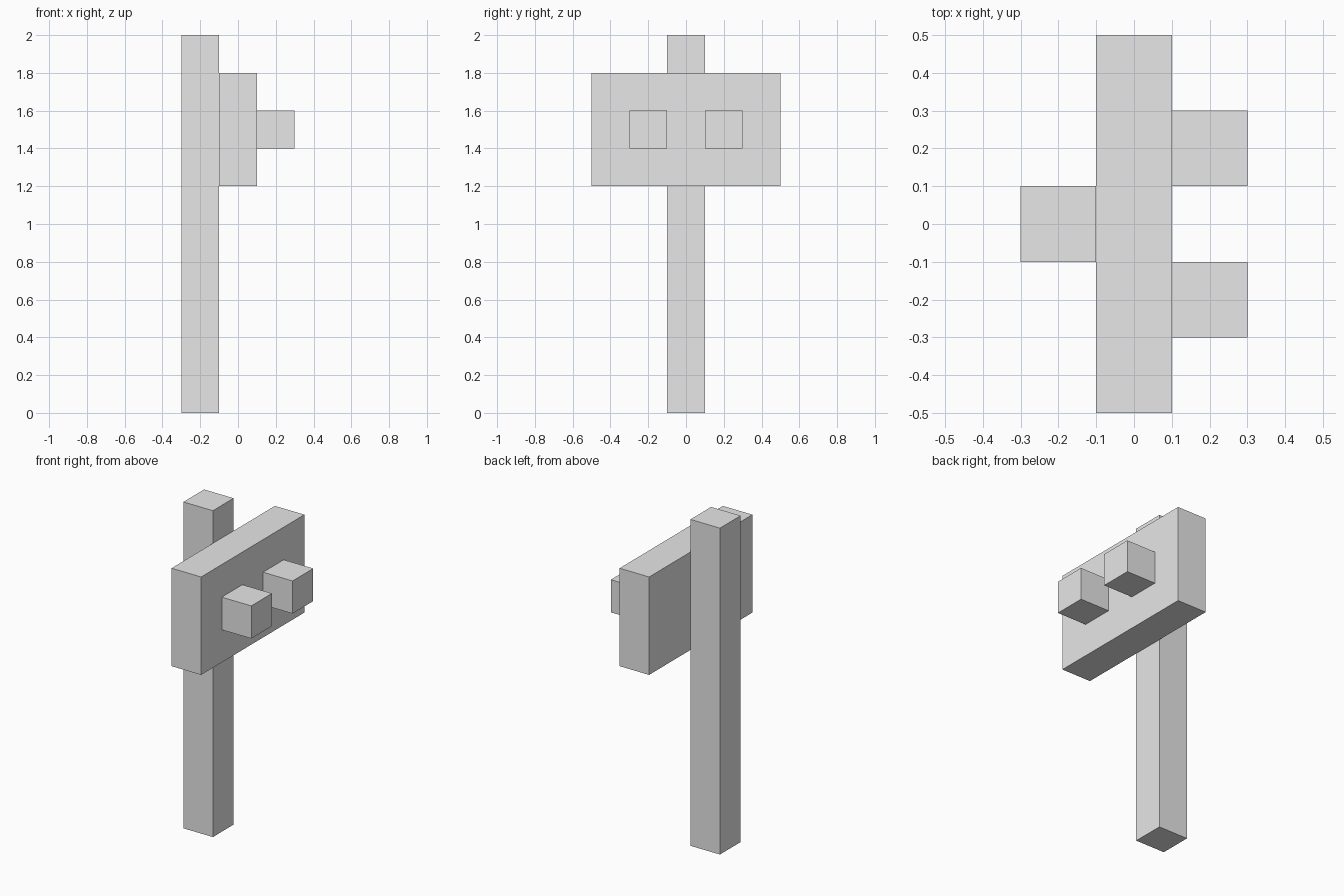
import bpy

cube = bpy.data.objects.get("Cube")
if cube:
    bpy.data.objects.remove(cube, do_unlink=True)

# Single plain grey
grey = bpy.data.materials.new("light_grey")
grey.use_nodes = True
colour = (0.8, 0.8, 0.8, 1)
grey.diffuse_color = colour
grey.node_tree.nodes["Principled BSDF"].inputs["Base Color"].default_value = colour


def box(name, centre, size):
    bpy.ops.mesh.primitive_cube_add(size=1, location=centre)
    obj = bpy.context.object
    obj.name = name
    obj.scale = size
    bpy.ops.object.transform_apply(location=False, rotation=False, scale=True)
    obj.data.materials.append(grey)
    return obj


# Upright post
box("post", (-0.2, 0, 1), (0.2, 0.2, 2))

# Board fixed to the post
box("board", (0, 0, 1.5), (0.2, 1, 0.6))

# Pair of blocks on the board's face
for side, y in (("front", -0.2), ("back", 0.2)):
    box(side + "_block", (0.2, y, 1.5), (0.2, 0.2, 0.2))
